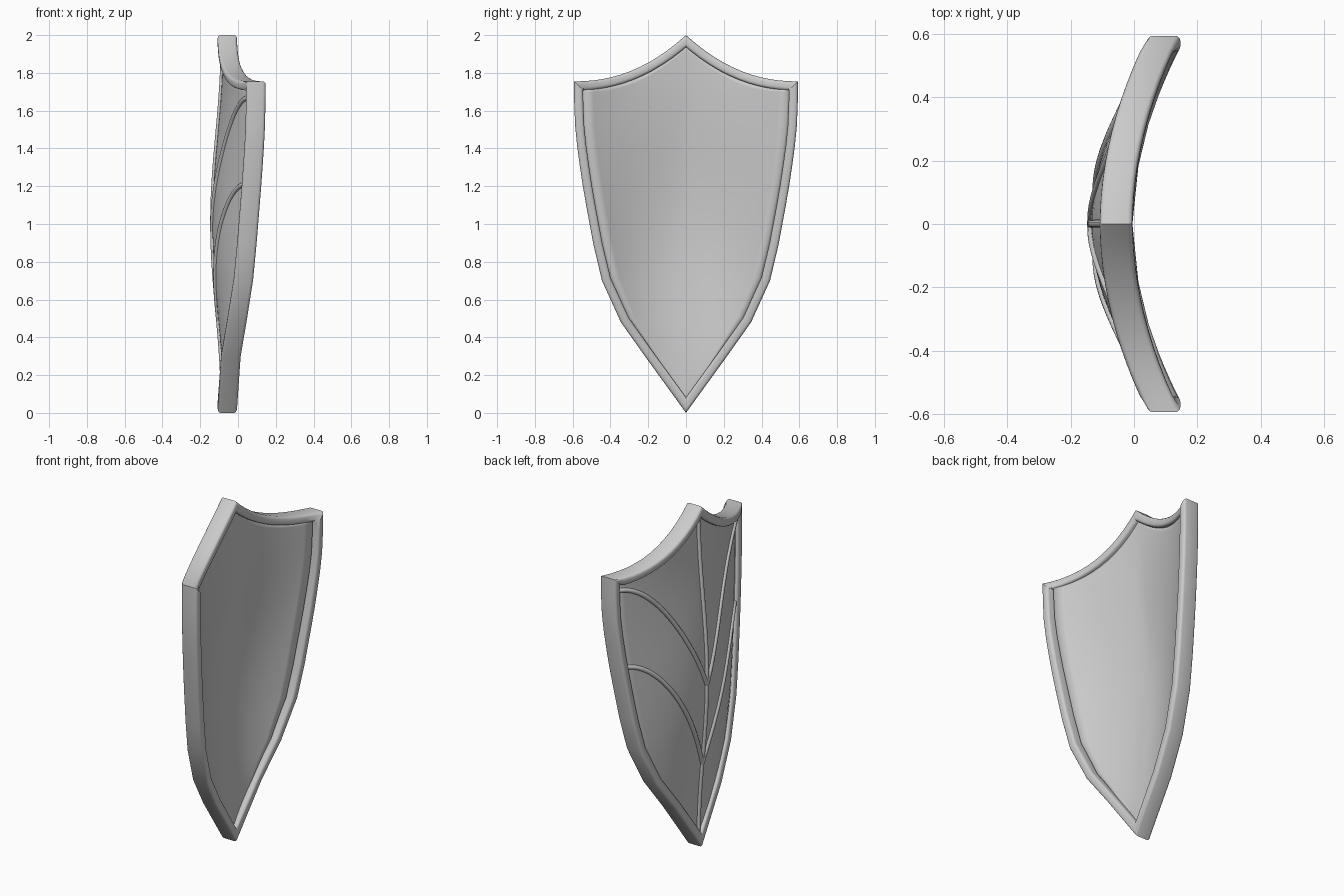
import bpy, bmesh, math
from mathutils import Vector
from mathutils.bvhtree import BVHTree

if "Cube" in bpy.data.objects:
    bpy.data.objects.remove(bpy.data.objects["Cube"])

DEPTH = 0.103


def back_x(y):
    # Bowed depth of the rim's rear edge
    return -0.005 + 0.151 * (y / 0.593) ** 2


def drop(s):
    # Concave sweep of the top edge, peak to corner
    return 1 - (1 - s) ** 2.2


# Half outline: swept top edge, then side down to the point
N = 12
half = [(0.593 * i / N, 2.0 - 0.245 * drop(i / N)) for i in range(N + 1)]
half += [(0.592, 1.65), (0.587, 1.52), (0.576, 1.41), (0.561, 1.30), (0.546, 1.20),
         (0.527, 1.09), (0.49, 0.89), (0.445, 0.70), (0.345, 0.48), (0.21, 0.29), (0.0, 0.0)]
outline = half + [(-y, z) for y, z in reversed(half[1:-1])]


def inset(w):
    # Mitred inward offset of the closed outline
    out = []
    n = len(outline)
    for i in range(n):
        a, b, c = (Vector(outline[(i + k) % n]) for k in (-1, 0, 1))
        d1, d2 = (b - a).normalized(), (c - b).normalized()
        n1, n2 = Vector((d1.y, -d1.x)), Vector((d2.y, -d2.x))
        m = (n1 + n2).normalized()
        out.append(b + m * (w / max(0.3, m.dot(n1))))
    return out


def mesh_object(name, bm, angle):
    me = bpy.data.meshes.new(name)
    bm.to_mesh(me)
    ob = bpy.data.objects.new(name, me)
    bpy.context.collection.objects.link(ob)
    bpy.ops.object.select_all(action='DESELECT')
    ob.select_set(True)
    bpy.context.view_layer.objects.active = ob
    bpy.ops.object.shade_smooth_by_angle(angle=math.radians(angle))
    return ob


# Rim: rounded rectangle section carried round the outline
W, R = 0.048, 0.015
section = []
for cw, cd, start in ((R, R, 180), (W - R, R, 270), (W - R, DEPTH - R, 0), (R, DEPTH - R, 90)):
    for k in range(4):
        a = math.radians(start + 30 * k)
        section.append((cw + R * math.cos(a), cd + R * math.sin(a)))
bm = bmesh.new()
loops = []
for w, d in section:
    loops.append([bm.verts.new((back_x(o[0]) - d, p.x, p.y))
                  for o, p in zip(outline, inset(w))])
for j in range(len(loops)):
    A, B = loops[j], loops[(j + 1) % len(loops)]
    for i in range(len(A)):
        k = (i + 1) % len(A)
        bm.faces.new((A[i], A[k], B[k], B[i]))
bmesh.ops.recalc_face_normals(bm, faces=bm.faces)
mesh_object("rim", bm, 35)
bm.free()

# Panel: rows swept from the centre line to the side edge, bulging forward
edge = inset(0.035)[:len(half)]
top, corner, tip = edge[0].y, edge[N], edge[-1].y
bm = bmesh.new()
rows = []
M = 3 * (len(half) - 1 - N)
for r in range(M + 1):
    i, f = N + r // 3, (r % 3) / 3
    j = min(i + 1, len(half) - 1)
    p = edge[i].lerp(edge[j], f)
    yo = half[i][0] * (1 - f) + half[j][0] * f
    t = (p.y - tip) / (corner.y - tip)
    zc = tip + (top - tip) * t
    X = back_x(yo) - 0.08
    c = -0.08 - 0.055 * math.sin(math.pi * t) ** 2
    row = []
    for k in range(-N, N + 1):
        s = abs(k) / N
        row.append(bm.verts.new((X - (X - c) * (1 - s * s), p.x * k / N,
                                 zc + (p.y - zc) * drop(s))))
    rows.append(row)
for A, B in zip(rows, rows[1:]):
    for k in range(2 * N):
        bm.faces.new((A[k], A[k + 1], B[k + 1], B[k]))
bmesh.ops.remove_doubles(bm, verts=bm.verts, dist=0.0005)
bm.normal_update()
for f in bm.faces:
    if f.normal.x > 0:
        f.normal_flip()
surface = BVHTree.FromBMesh(bm)
panel = mesh_object("panel", bm, 40)
bm.free()
mod = panel.modifiers.new("thickness", 'SOLIDIFY')
mod.thickness = 0.05
mod.offset = -1


# Raised ribs laid on the front of the panel
def rib(name, path):
    pts = []
    for y, z in path:
        hit = surface.ray_cast(Vector((-1, y, z)), Vector((1, 0, 0)))[0]
        if hit:
            pts.append(hit)
    cu = bpy.data.curves.new(name, 'CURVE')
    cu.dimensions = '3D'
    cu.bevel_depth = 0.013
    cu.bevel_resolution = 3
    cu.use_fill_caps = True
    sp = cu.splines.new('POLY')
    sp.points.add(len(pts) - 1)
    for q, p in zip(sp.points, pts):
        q.co = (*p, 1)
    bpy.context.collection.objects.link(bpy.data.objects.new(name, cu))


rib("centre_rib", [(0.0005, 0.07 + 1.86 * i / 40) for i in range(41)])
for label, z0, z1, y1 in (("upper", 0.96, 1.67, 0.545), ("lower", 0.49, 1.21, 0.505)):
    for side, sign in (("left", 1), ("right", -1)):
        rib(f"{label}_rib_{side}",
            [(sign * y1 * i / 24, z0 + (z1 - z0) * (1 - (1 - i / 24) ** 1.8)) for i in range(25)])
